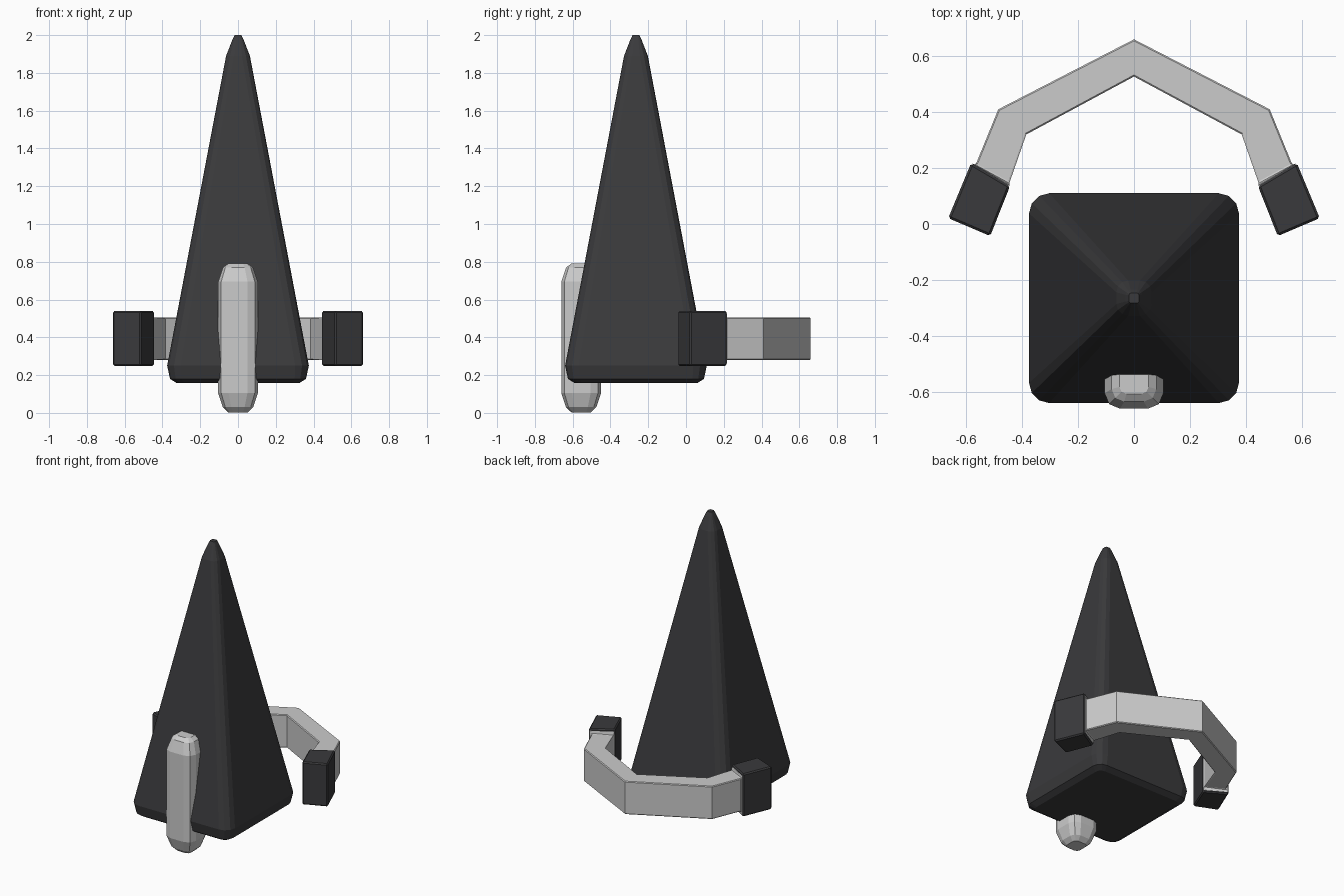
import bpy, bmesh, math

if "Cube" in bpy.data.objects:
    bpy.data.objects.remove(bpy.data.objects["Cube"])

dark = bpy.data.materials.new("dark")
dark.diffuse_color = (0.042, 0.042, 0.045, 1)
dark.use_nodes = True
dark.node_tree.nodes["Principled BSDF"].inputs["Base Color"].default_value = dark.diffuse_color


def loft(name, rings, material=None):
    """Skin a list of equal-length point rings and cap both ends."""
    bm = bmesh.new()
    vr = [[bm.verts.new(p) for p in ring] for ring in rings]
    n = len(vr[0])
    for a, b in zip(vr, vr[1:]):
        for i in range(n):
            j = (i + 1) % n
            bm.faces.new((a[i], a[j], b[j], b[i]))
    bm.faces.new(vr[0][::-1])
    bm.faces.new(vr[-1])
    bmesh.ops.recalc_face_normals(bm, faces=bm.faces)
    mesh = bpy.data.meshes.new(name)
    bm.to_mesh(mesh)
    bm.free()
    ob = bpy.data.objects.new(name, mesh)
    bpy.context.collection.objects.link(ob)
    if material:
        mesh.materials.append(material)
    return ob


def rounded_square(cy, z, half, radius, seg):
    """Horizontal square ring with rounded corners, centred on x = 0."""
    pts = []
    for q in range(4):
        mid = math.pi / 4 + q * math.pi / 2
        cx = math.copysign(half - radius, math.cos(mid))
        cc = math.copysign(half - radius, math.sin(mid))
        for k in range(seg + 1):
            a = q * math.pi / 2 + k * math.pi / 2 / seg
            pts.append((cx + radius * math.cos(a),
                        cy + cc + radius * math.sin(a), z))
    return pts


def slab_ring(inner, outer, z0, z1):
    """Upright rectangle between an inner and an outer plan point."""
    return [(*inner, z0), (*outer, z0), (*outer, z1), (*inner, z1)]


def bevel(ob, width):
    m = ob.modifiers.new("bevel", 'BEVEL')
    m.width = width
    m.segments = 1
    m.limit_method = 'ANGLE'
    m.angle_limit = math.radians(60)


# tall pyramid body: z, half width, corner radius
body = [(0.158, 0.325, 0.04), (0.18, 0.36, 0.06), (0.25, 0.375, 0.072),
        (1.89, 0.063, 0.042), (1.975, 0.03, 0.018), (2.0, 0.018, 0.008)]
loft("pyramid_body",
     [rounded_square(-0.265, z, h, r, 3) for z, h, r in body], dark)

# pale faceted post set into the front face
post = [(0.003, 0.052, 0.025), (0.03, 0.08, 0.045), (0.105, 0.105, 0.055),
        (0.695, 0.105, 0.055), (0.77, 0.08, 0.045), (0.79, 0.052, 0.025)]
loft("front_post",
     [rounded_square(-0.555, z, h, r, 2) for z, h, r in post])

# angular band behind the body, flaring to meet the end blocks
half_band = [((0.443, 0.136), (0.582, 0.218), 0.255, 0.532),
             ((0.446, 0.147), (0.566, 0.212), 0.28, 0.505),
             ((0.385, 0.32), (0.485, 0.41), 0.28, 0.505)]
ridge = [((0, 0.527), (0, 0.66), 0.28, 0.505)]
mirrored = [((-i[0], i[1]), (-o[0], o[1]), a, b)
            for i, o, a, b in reversed(half_band)]
band = loft("curved_band",
            [slab_ring(*s) for s in half_band + ridge + mirrored])
bevel(band, 0.005)

# dark blocks on both band ends
for side, name in ((1, "right"), (-1, "left")):
    start = slab_ring((0.443 * side, 0.136), (0.582 * side, 0.218), 0.248, 0.54)
    end = slab_ring((0.514 * side, -0.043), (0.664 * side, 0.021), 0.248, 0.54)
    bevel(loft(name + "_end_block", [start, end], dark), 0.008)
